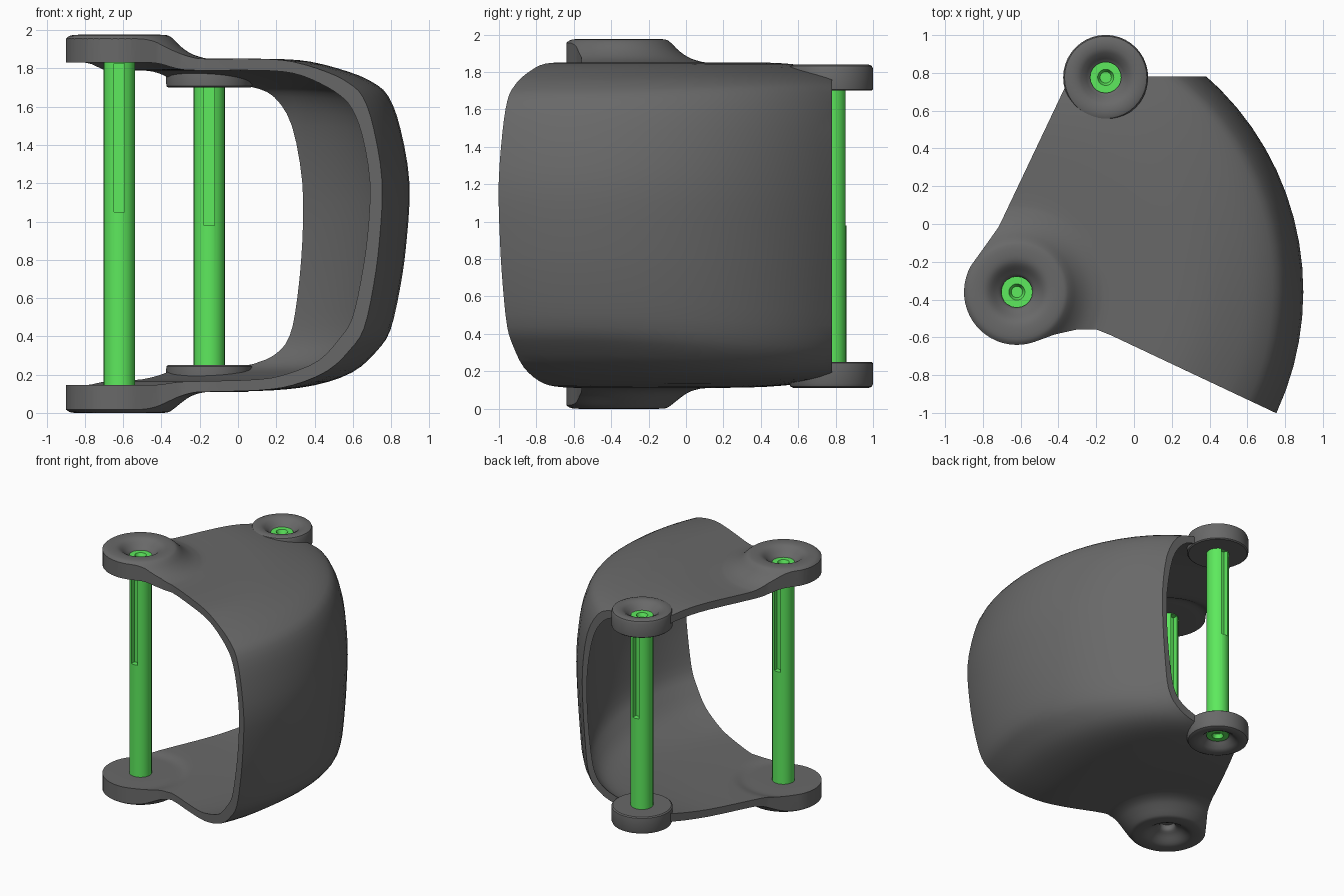
import bpy, bmesh, math

if "Cube" in bpy.data.objects:
    bpy.data.objects.remove(bpy.data.objects["Cube"])

FRONT = (-0.62, -0.36)   # front pivot, also the axis the shell is turned about
REAR = (-0.15, 0.776)    # rear pivot


def material(name, rgb):
    m = bpy.data.materials.new(name)
    m.diffuse_color = (*rgb, 1)
    m.use_nodes = True
    m.node_tree.nodes["Principled BSDF"].inputs["Base Color"].default_value = m.diffuse_color
    return m


def make_object(name, bm):
    bmesh.ops.remove_doubles(bm, verts=bm.verts, dist=1e-5)
    bmesh.ops.recalc_face_normals(bm, faces=bm.faces)
    mesh = bpy.data.meshes.new(name)
    bm.to_mesh(mesh)
    bm.free()
    ob = bpy.data.objects.new(name, mesh)
    bpy.context.collection.objects.link(ob)
    return ob


def smooth_curve(pts, k=3):
    """Catmull-Rom refinement of a profile."""
    out = []
    for i in range(len(pts) - 1):
        p0, p1, p2, p3 = (pts[max(i - 1, 0)], pts[i], pts[i + 1],
                          pts[min(i + 2, len(pts) - 1)])
        for j in range(k):
            t = j / k
            out.append(tuple(0.5 * (2 * b + (c - a) * t + (2 * a - 5 * b + 4 * c - d) * t * t
                                    + (3 * b - a - 3 * c + d) * t ** 3)
                             for a, b, c, d in zip(p0, p1, p2, p3)))
    return out + [pts[-1]]


def lathe(name, centre, prof_a, prof_b=None, seg=72, closed=False):
    """Turn a profile; it blends to prof_b toward the rear (about 50 degrees)."""
    prof_b = prof_b or prof_a
    bm = bmesh.new()
    rings = []
    for s in range(seg):
        a = 2 * math.pi * s / seg
        d = abs((math.degrees(a) - 50 + 180) % 360 - 180)
        w = max(0.0, 1 - d / 60)
        w = w * w * (3 - 2 * w)
        ring = []
        for (ra, za), (rb, zb) in zip(prof_a, prof_b):
            r, z = max(0, ra + (rb - ra) * w), za + (zb - za) * w
            ring.append(bm.verts.new((centre[0] + r * math.cos(a),
                                      centre[1] + r * math.sin(a), z)))
        rings.append(ring)
    n = len(prof_a)
    for s in range(seg):
        p, q = rings[s], rings[(s + 1) % seg]
        for i in range(n if closed else n - 1):
            j = (i + 1) % n
            bm.faces.new((p[i], q[i], q[j], p[j]))
    return make_object(name, bm)


def boolean(ob, tool, op):
    m = ob.modifiers.new(op, 'BOOLEAN')
    m.operation, m.object, m.solver = op, tool, 'EXACT'
    bpy.context.view_layer.objects.active = ob
    bpy.ops.object.modifier_apply(modifier=m.name)
    bpy.data.objects.remove(tool)


def finish(ob, mat, angle=35):
    ob.data.materials.clear()
    ob.data.materials.append(mat)
    bpy.ops.object.select_all(action='DESELECT')
    ob.select_set(True)
    bpy.context.view_layer.objects.active = ob
    bpy.ops.object.shade_smooth_by_angle(angle=math.radians(angle))


dark = material("shell_dark_grey", (.14, .14, .14))
green = material("pin_green", (.11, .82, .11))

# Shell profiles (radius, height): dished bosses at both ends, curved wall between
boss_top = [(0, 1.87), (.07, 1.87), (.085, 1.9), (.11, 1.925), (.15, 1.962), (.19, 1.975),
            (.25, 1.973), (.28, 1.955), (.32, 1.915), (.37, 1.88), (.43, 1.858), (.5, 1.85)]
boss_bot = [(.5, .11), (.43, .105), (.37, .085), (.32, .05), (.28, .018), (.25, .002),
            (.19, 0), (.15, .013), (.1, .05), (.06, .075), (.05, .11), (0, .11)]
wall_front = [(.8, 1.85), (1, 1.835), (1.2, 1.78), (1.32, 1.725), (1.405, 1.65), (1.468, 1.48),
              (1.516, 1.2), (1.5, .9), (1.465, .66), (1.41, .44), (1.33, .33), (1.2, .22),
              (1, .145), (.8, .118)]
wall_rear = [(.8, 1.85), (1, 1.835), (1.2, 1.8), (1.35, 1.755), (1.43, 1.69), (1.49, 1.5),
             (1.518, 1.2), (1.515, .9), (1.5, .6), (1.48, .38), (1.43, .26), (1.33, .185),
             (1.15, .145), (.8, .115)]
in_top = [(0, 1.83), (.2, 1.83), (.29, 1.83), (.36, 1.8), (.45, 1.79)]
in_bot = [(.45, .165), (.36, .16), (.29, .145), (.2, .145), (0, .145)]
in_front = [(.8, 1.79), (1, 1.775), (1.15, 1.725), (1.27, 1.66), (1.34, 1.59), (1.4, 1.45),
            (1.445, 1.2), (1.43, .92), (1.39, .68), (1.34, .49), (1.27, .39), (1.15, .275),
            (.97, .205), (.8, .175)]
in_rear = [(.8, 1.79), (1, 1.775), (1.2, 1.745), (1.33, 1.71), (1.4, 1.65), (1.455, 1.5),
           (1.488, 1.2), (1.488, .9), (1.472, .6), (1.448, .4), (1.4, .3), (1.31, .235),
           (1.13, .205), (.8, .175)]
shell = lathe("curved_shell", FRONT, smooth_curve(boss_top + wall_front + boss_bot),
              smooth_curve(boss_top + wall_rear + boss_bot))
inside = lathe("inside_cutter", FRONT, smooth_curve(in_top + in_front + in_bot),
               smooth_curve(in_top + in_rear + in_bot))
boolean(shell, inside, 'DIFFERENCE')

# Plan outline that trims the turned shell
outline = [(FRONT[0] + .28 * math.cos(math.radians(a)), FRONT[1] + .28 * math.sin(math.radians(a)))
           for a in range(150, 291, 7)]
outline += [(-.42, -.585), (-.3, -.558), (-.2, -.558), (-.12, -.59), (.75, -1), (1.6, -1.4),
            (1.6, .78), (-.15, .78), (-.36, .735), (-.69, .04), (-.72, -.02), (-.78, -.105)]
bm = bmesh.new()
face = bm.faces.new([bm.verts.new((x, y, -.2)) for x, y in outline])
ext = bmesh.ops.extrude_face_region(bm, geom=[face])
bmesh.ops.translate(bm, vec=(0, 0, 2.4),
                    verts=[v for v in ext['geom'] if isinstance(v, bmesh.types.BMVert)])
boolean(shell, make_object("outline_cutter", bm), 'INTERSECT')

# Clear the shell where the rear rings sit
clear = lathe("ring_cutter", REAR, [(0, -.1), (.19, -.1), (.19, 2.1), (0, 2.1)], seg=32)
boolean(shell, clear, 'DIFFERENCE')
finish(shell, dark)

# Rear rings, mirrored about mid height
ring_profile = [(.07, 1.7), (.215, 1.7), (.224, 1.707), (.225, 1.72), (.225, 1.815), (.218, 1.832),
                (.2, 1.84), (.155, 1.838), (.13, 1.825), (.1, 1.795), (.083, 1.775), (.07, 1.77)]
for name, flip in (("rear_ring_top", False), ("rear_ring_bottom", True)):
    prof = [(r, 1.95 - z if flip else z) for r, z in ring_profile]
    finish(lathe(name, REAR, prof, seg=40, closed=True), dark)

# Green pivot pins with dimpled ends and a long slot on two sides
for name, (cx, cy), lo, hi, slot in (("front_pin", FRONT, .12, 1.905, 1.05),
                                     ("rear_pin", REAR, .16, 1.785, .98)):
    R = .083
    pin = lathe(name, (cx, cy), [(0, hi - .03), (.03, hi - .03), (.043, hi), (R, hi),
                                 (R, lo), (.043, lo), (.03, lo + .03), (0, lo + .03)], seg=20)
    for side in (-1, 1):
        bm = bmesh.new()
        bmesh.ops.create_cube(bm, size=1)
        top = hi - .08
        for v in bm.verts:
            v.co = (cx + v.co.x * .055, cy + side * .09 + v.co.y * .1,
                    (slot + top) / 2 + v.co.z * (top - slot))
        boolean(pin, make_object("slot_cutter", bm), 'DIFFERENCE')
    finish(pin, green)
